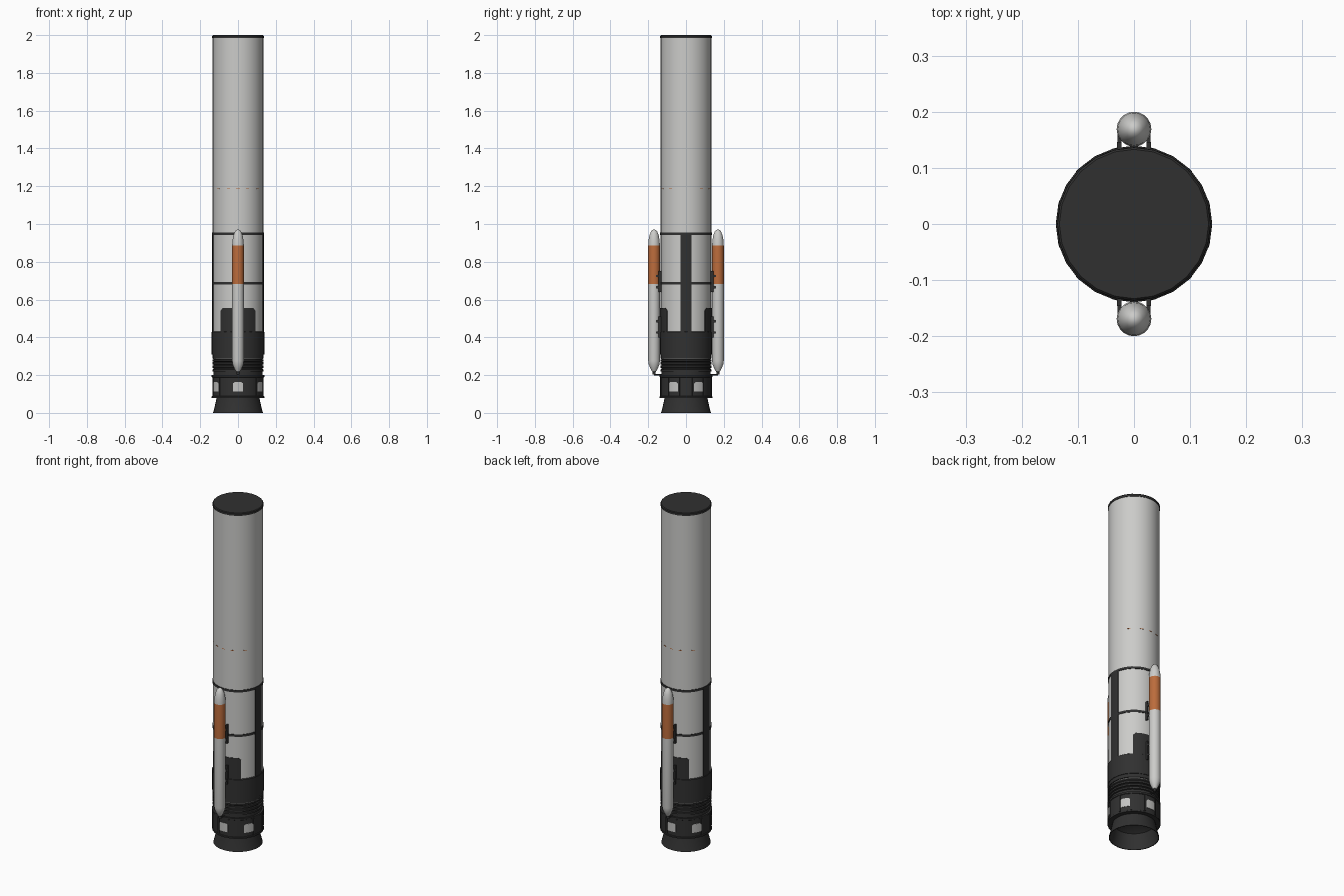
import bpy, bmesh, math
from mathutils import Matrix, Vector

if "Cube" in bpy.data.objects:
    bpy.data.objects.remove(bpy.data.objects["Cube"])


def material(name, rgb):
    m = bpy.data.materials.new(name)
    m.diffuse_color = (*rgb, 1)
    m.use_nodes = True
    m.node_tree.nodes["Principled BSDF"].inputs["Base Color"].default_value = m.diffuse_color
    return m


WHITE = material("body_white", (0.60, 0.60, 0.585))
BLACK = material("charcoal", (0.030, 0.030, 0.030))
ORANGE = material("burnt_orange", (0.50, 0.15, 0.045))
GREY = material("light_grey", (0.55, 0.55, 0.54))


def finish(name, bm, mats, angle=40):
    bmesh.ops.recalc_face_normals(bm, faces=bm.faces)
    me = bpy.data.meshes.new(name)
    bm.to_mesh(me)
    bm.free()
    for m in mats:
        me.materials.append(m)
    ob = bpy.data.objects.new(name, me)
    bpy.context.collection.objects.link(ob)
    bpy.ops.object.select_all(action='DESELECT')
    ob.select_set(True)
    bpy.context.view_layer.objects.active = ob
    bpy.ops.object.shade_smooth_by_angle(angle=math.radians(angle))
    return ob


def lathe(name, profile, mats, n=24, centre=(0, 0), closed=False, rule=None):
    """Spin (radius, z) points; radius 0 makes a pole."""
    bm = bmesh.new()
    rings = []
    for r, z in profile:
        k = 1 if r == 0 else n
        rings.append([bm.verts.new((centre[0] + r * math.cos(2 * math.pi * i / n),
                                    centre[1] + r * math.sin(2 * math.pi * i / n), z)) for i in range(k)])
    pairs = list(zip(rings, rings[1:])) + ([(rings[-1], rings[0])] if closed else [])
    for a, b in pairs:
        for i in range(n):
            j = (i + 1) % n
            vs = [a[i % len(a)], a[j % len(a)], b[j % len(b)], b[i % len(b)]]
            f = bm.faces.new(list(dict.fromkeys(vs)))
            if rule:
                f.material_index = rule(f.calc_center_median().z)
    return finish(name, bm, mats)


def band(name, r, z0, z1, mat, inner=0.125):
    return lathe(name, [(inner, z0), (r, z0), (r, z1), (inner, z1)], [mat], closed=True)


def arc_plate(name, mid, half, r0, r1, z0, z1, mat, chamfer=0.0, n=8):
    """Curved plate hugging the body, centred on angle mid (degrees)."""
    bm = bmesh.new()
    cols = []
    for i in range(n + 1):
        a = math.radians(mid - half + 2 * half * i / n)
        top = z1 - (chamfer if i in (0, n) else 0)
        cols.append([bm.verts.new((r * math.cos(a), r * math.sin(a), z))
                     for r, z in ((r0, z0), (r1, z0), (r1, top), (r0, top))])
    for a, b in zip(cols, cols[1:]):
        for k in range(4):
            bm.faces.new((a[k], b[k], b[(k + 1) % 4], a[(k + 1) % 4]))
    bm.faces.new(cols[0])
    bm.faces.new(cols[-1])
    return finish(name, bm, [mat])


def box(name, centre, size, mat):
    bm = bmesh.new()
    bmesh.ops.create_cube(bm, size=1, matrix=Matrix.Translation(centre) @ Matrix.Diagonal((*size, 1)))
    return finish(name, bm, [mat])


def rod(name, a, b, r, mat):
    a, b = Vector(a), Vector(b)
    bm = bmesh.new()
    rot = (b - a).to_track_quat('Z', 'Y').to_matrix().to_4x4()
    bmesh.ops.create_cone(bm, cap_ends=True, segments=8, radius1=r, radius2=r, depth=(b - a).length,
                          matrix=Matrix.Translation((a + b) / 2) @ rot)
    return finish(name, bm, [mat])


# core stage and its bands
lathe("core_body", [(0, 0.42), (0.134, 0.42), (0.134, 1.19), (0.134, 1.99), (0, 1.99)], [WHITE])
lathe("top_cap", [(0.134, 1.984), (0.1365, 1.984), (0.1365, 1.996), (0.133, 2.0), (0, 2.0)], [BLACK])
band("upper_band", 0.137, 0.943, 0.956, BLACK)
band("middle_band", 0.137, 0.681, 0.694, BLACK)
for side in (-90, 90):
    for k in (-52, -22, 0, 22, 52):
        arc_plate("seam_dash", side + k, 4, 0.132, 0.1345, 1.186, 1.189, ORANGE, n=2)

# side conduits and black panels behind the boosters
for a in (0, 180):
    arc_plate("side_conduit", a, 12.5, 0.128, 0.1365, 0.42, 0.948, BLACK, n=4)
for a in (-90, 90):
    arc_plate("booster_panel", a, 42, 0.128, 0.1365, 0.42, 0.555, BLACK, 0.012, n=14)

# aft skirt with ribbed section
ribs = []
for z in (0.222, 0.241, 0.260):
    ribs += [(0.129, z - 0.004), (0.136, z - 0.002), (0.136, z + 0.008), (0.129, z + 0.010)]
lathe("ribbed_section", [(0, 0.19), (0.129, 0.19)] + ribs + [(0.136, 0.275), (0.136, 0.283),
      (0.130, 0.284), (0.130, 0.288), (0.136, 0.289), (0.136, 0.31), (0, 0.31)], [BLACK])
band("light_ring", 0.1325, 0.2845, 0.2875, GREY)
lathe("aft_skirt", [(0.12, 0.31), (0.139, 0.31), (0.139, 0.428), (0.134, 0.432), (0.12, 0.432)], [BLACK],
      closed=True)

# engine shroud with six framed windows
lathe("engine_shroud", [(0.113, 0.08), (0.139, 0.08), (0.139, 0.088), (0.136, 0.09), (0.136, 0.188),
                        (0.1395, 0.19), (0.1395, 0.2), (0.113, 0.2)], [BLACK], closed=True)
for k in range(6):
    a = 30 + 60 * k
    arc_plate("shroud_window", a, 11.5, 0.130, 0.1375, 0.113, 0.163, GREY, 0.008, n=6)
    for s in (-1, 1):
        arc_plate("window_post", a + s * 14, 2, 0.130, 0.1395, 0.09, 0.188, BLACK, n=2)

# main nozzle, open below
lathe("main_nozzle", [(0.132, 0), (0.124, 0.03), (0.112, 0.085), (0.105, 0.12), (0, 0.12), ], [BLACK], n=32)
lathe("nozzle_lining", [(0.132, 0), (0.128, 0.0), (0.108, 0.085), (0.06, 0.115), (0, 0.116)], [BLACK], n=32)

# strap-on boosters with their mounts, front and back
for s in (-1, 1):
    y = s * 0.169
    lathe("booster", [(0, 0.215), (0.010, 0.218), (0.020, 0.236), (0.028, 0.256), (0.031, 0.275),
                      (0.031, 0.683), (0.031, 0.885), (0.029, 0.915), (0.024, 0.942), (0.016, 0.961),
                      (0.008, 0.969), (0, 0.971)], [WHITE, ORANGE], n=20, centre=(0, y),
          rule=lambda z: 1 if 0.683 < z < 0.885 else 0)
    lathe("booster_nozzle", [(0, 0.222), (0.006, 0.222), (0.009, 0.203), (0, 0.203)], [BLACK], n=12,
          centre=(0, y))
    rod("booster_feed_pipe", (0, y, 0.203), (0, s * 0.125, 0.203), 0.004, BLACK)
    for z in (0.70, 0.46):
        for x in (-0.026, 0.026):
            box("mount_rail", (x, s * 0.136, z - 0.005), (0.008, 0.020, 0.11), BLACK)
            for dz in (-0.035, 0.025):
                box("mount_strut", (x, s * 0.147, z + dz), (0.007, 0.034, 0.012), BLACK)
